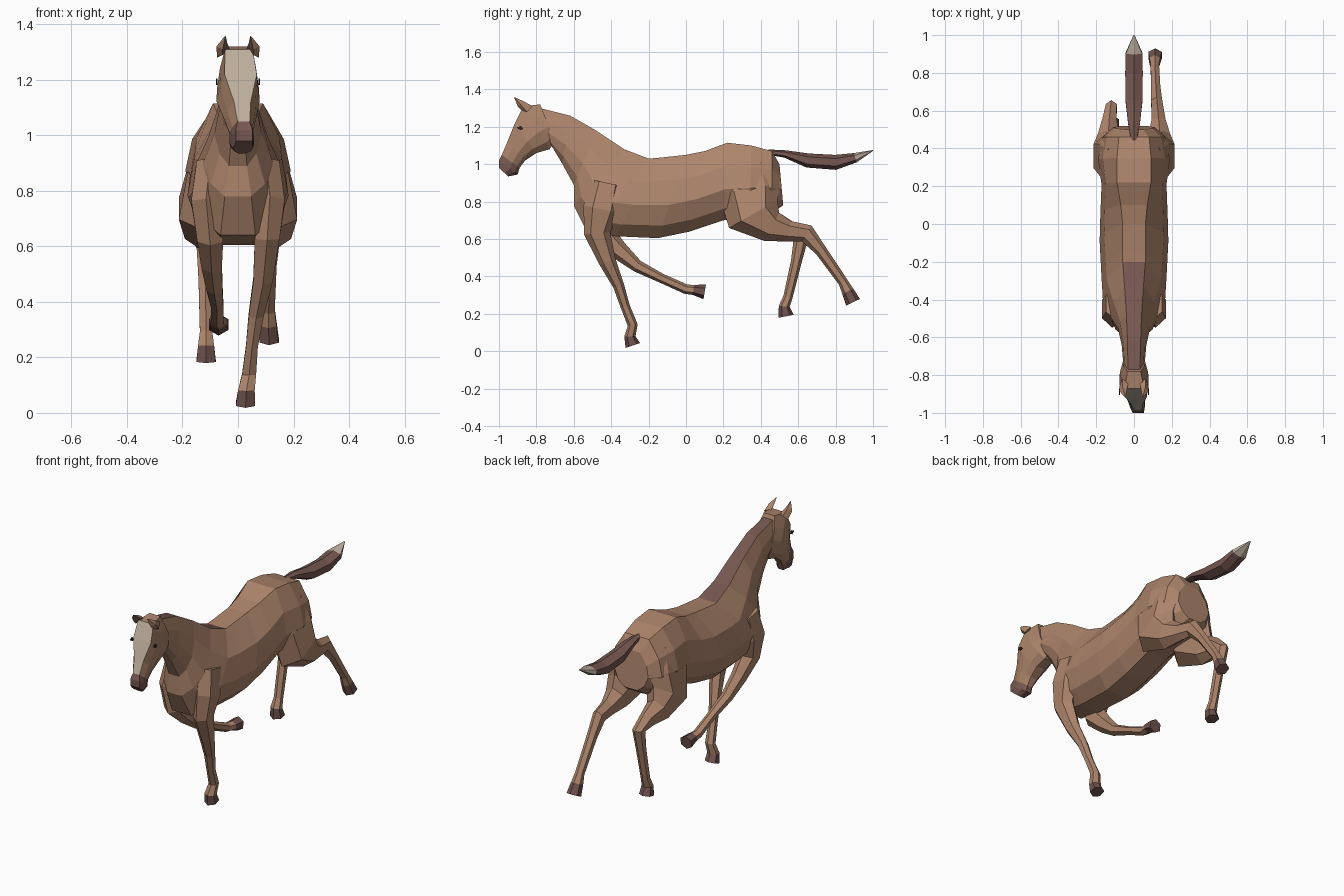
import bpy, bmesh, math
from mathutils import Vector

cube = bpy.data.objects.get("Cube")
if cube:
    bpy.data.objects.remove(cube, do_unlink=True)


def material(name, rgb):
    mat = bpy.data.materials.new(name)
    mat.use_nodes = True
    mat.diffuse_color = (*rgb, 1)
    mat.node_tree.nodes["Principled BSDF"].inputs["Base Color"].default_value = (*rgb, 1)
    return mat


coat = material("chestnut coat", (.42, .235, .15))
dark = material("dark brown hair", (.18, .095, .08))
hoof = material("hoof brown", (.16, .085, .075))
pale = material("pale cream", (.5, .42, .33))
black = material("eye black", (.03, .02, .02))


def loft(name, rings, mats, rule=lambda i, j: 0):
    """Skin a list of equal rings; rule(ring, side) picks the material."""
    bm = bmesh.new()
    rows = [[bm.verts.new(p) for p in ring] for ring in rings]
    n = len(rows[0])
    for i in range(len(rows) - 1):
        for j in range(n):
            k = (j + 1) % n
            f = bm.faces.new((rows[i][j], rows[i][k], rows[i + 1][k], rows[i + 1][j]))
            f.material_index = rule(i, j)
    bm.faces.new(rows[0]).material_index = rule(0, 0)
    bm.faces.new(rows[-1]).material_index = rule(len(rows) - 2, 0)
    bmesh.ops.recalc_face_normals(bm, faces=bm.faces)
    mesh = bpy.data.meshes.new(name)
    bm.to_mesh(mesh)
    bm.free()
    for m in mats:
        mesh.materials.append(m)
    obj = bpy.data.objects.new(name, mesh)
    bpy.context.collection.objects.link(obj)
    return obj


def trunk_ring(ty, tz, by, bz, flat, wide, lean=0):
    """Symmetric ring from a top point to a bottom point, with a flat top."""
    side = []
    for t, w in ((0, flat), (.3, wide * .87), (.6, wide), (.85, wide * .78), (1, wide * .38)):
        y = ty + (by - ty) * t
        side.append((w, y, tz + (bz - tz) * t))
    ring = side + [(-x, y, z) for x, y, z in reversed(side)]
    return [(x + lean * max(0, -.85 - y), y, z) for x, y, z in ring]


def limb_rings(stations, side=1, sides=6):
    """Rings square to a path in the side plane: x, y, z, half width, half depth."""
    pts = [Vector(s[:3]) for s in stations]
    rings = []
    for i, (x, y, z, rx, r) in enumerate(stations):
        d = pts[min(i + 1, len(pts) - 1)] - pts[max(i - 1, 0)]
        nrm = Vector((0, -d.z, d.y)).normalized()
        ring = []
        for k in range(sides):
            a = math.tau * k / sides
            p = pts[i] + nrm * r * math.cos(a) + Vector((1.12 * rx * math.sin(a), 0, 0))
            ring.append((p.x * side, p.y, p.z))
        rings.append(ring)
    return rings


# Neck, barrel and croup; the flat neck top is the mane
body = [
    (-.82, 1.31, -.72, 1.10, .03, .055),
    (-.62, 1.26, -.66, 1.0, .035, .065),
    (-.48, 1.18, -.6, .89, .04, .085),
    (-.33, 1.08, -.6, .78, .05, .125),
    (-.2, 1.03, -.53, .64, .06, .165),
    (-.14, 1.035, -.38, .615, .06, .172),
    (0, 1.05, -.15, .605, .06, .182),
    (.1, 1.07, .02, .64, .07, .178),
    (.22, 1.115, .2, .7, .09, .172),
    (.35, 1.1, .34, .72, .09, .19),
    (.46, 1.07, .46, .74, .08, .165),
    (.5, 1.0, .52, .78, .05, .11),
]
loft("body", [trunk_ring(*r) for r in body], [coat, dark],
     lambda i, j: int(j == 9 and i < 4))

# Head with a pale blaze and a dark muzzle
head = [
    (-.78, 1.32, -.7, 1.12, .035, .06),
    (-.87, 1.31, -.73, 1.08, .05, .075),
    (-.915, 1.22, -.8, 1.06, .058, .078),
    (-.955, 1.12, -.86, 1.02, .03, .058),
    (-.985, 1.05, -.89, .98, .022, .042),
    (-1.0, 1.02, -.9, .945, .03, .045),
    (-1.0, .98, -.95, .935, .03, .036),
]


def head_colour(i, j):
    if i >= 4:
        return 1
    return 2 if j == 9 and i >= 1 else 0


loft("head", [trunk_ring(*r, lean=.15) for r in head], [coat, dark, pale], head_colour)

# Eyes and ears
for s, label in ((1, "left"), (-1, "right")):
    eye = [[(s * x, y, z) for y, z in ((-.905, 1.195), (-.885, 1.205), (-.87, 1.19), (-.885, 1.182))]
           for x in (.073, .079)]
    loft(label + "_eye", eye, [black])
    base = [(.075, -.85, 1.28), (.06, -.82, 1.31), (.03, -.84, 1.31), (.055, -.88, 1.29)]
    middle = [(.078, -.885, 1.32), (.06, -.865, 1.335), (.038, -.88, 1.33), (.055, -.9, 1.31)]
    tip = Vector((.045, -.92, 1.36))
    ear = [[(s * p[0], p[1], p[2]) for p in ring]
           for ring in (base, middle, [tip + (Vector(p) - tip) * .05 for p in middle])]
    loft(label + "_ear", ear, [coat, dark], lambda i, j: int(j == 2))

# Front legs: the left reaches the ground, the right folds back
front_left = [
    (.1, -.42, .9, .05, .09), (.115, -.45, .76, .055, .1),
    (.105, -.475, .63, .046, .07), (.09, -.42, .48, .036, .046),
    (.065, -.36, .35, .028, .03), (.05, -.325, .24, .022, .025),
    (.04, -.285, .14, .026, .027), (.03, -.3, .08, .031, .03),
    (.027, -.284, .031, .036, .041),
]
front_right = [
    (.1, -.42, .9, .05, .09), (.115, -.45, .76, .055, .1),
    (.1, -.45, .63, .048, .07), (.095, -.36, .54, .038, .05),
    (.085, -.26, .455, .03, .033), (.075, -.13, .39, .023, .025),
    (.075, 0, .332, .024, .026), (.07, .04, .328, .03, .027),
    (.07, .1, .318, .036, .04),
]
# Hind legs share the haunch and gaskin
haunch = [
    (.095, .32, 1.0, .045, .15), (.11, .34, .87, .075, .17),
    (.128, .36, .735, .088, .15), (.135, .46, .665, .058, .085),
    (.13, .55, .642, .038, .055),
]
hind_left = haunch + [
    (.12, .645, .63, .03, .05), (.115, .72, .54, .025, .032),
    (.11, .84, .37, .023, .026), (.11, .865, .32, .03, .033),
    (.112, .893, .262, .036, .041),
]
hind_right = haunch + [
    (.12, .615, .6, .03, .042), (.118, .59, .48, .025, .029),
    (.115, .545, .29, .023, .025), (.115, .525, .24, .03, .029),
    (.115, .535, .187, .036, .041),
]
for name, path, s in (("front_left_leg", front_left, 1), ("front_right_leg", front_right, -1),
                      ("hind_left_leg", hind_left, 1), ("hind_right_leg", hind_right, -1)):
    last = len(path) - 2
    loft(name, limb_rings(path, s), [coat, hoof], lambda i, j: int(i == last))

# Tail with a pale tip
tail = [
    (0, .44, 1.065, .015, .014), (0, .53, 1.055, .032, .02),
    (0, .65, 1.02, .046, .038), (0, .8, 1.01, .048, .04),
    (0, .905, 1.035, .045, .026), (0, 1.0, 1.074, .003, .002),
]
loft("tail", limb_rings(tail), [dark, pale], lambda i, j: int(i == 4))
